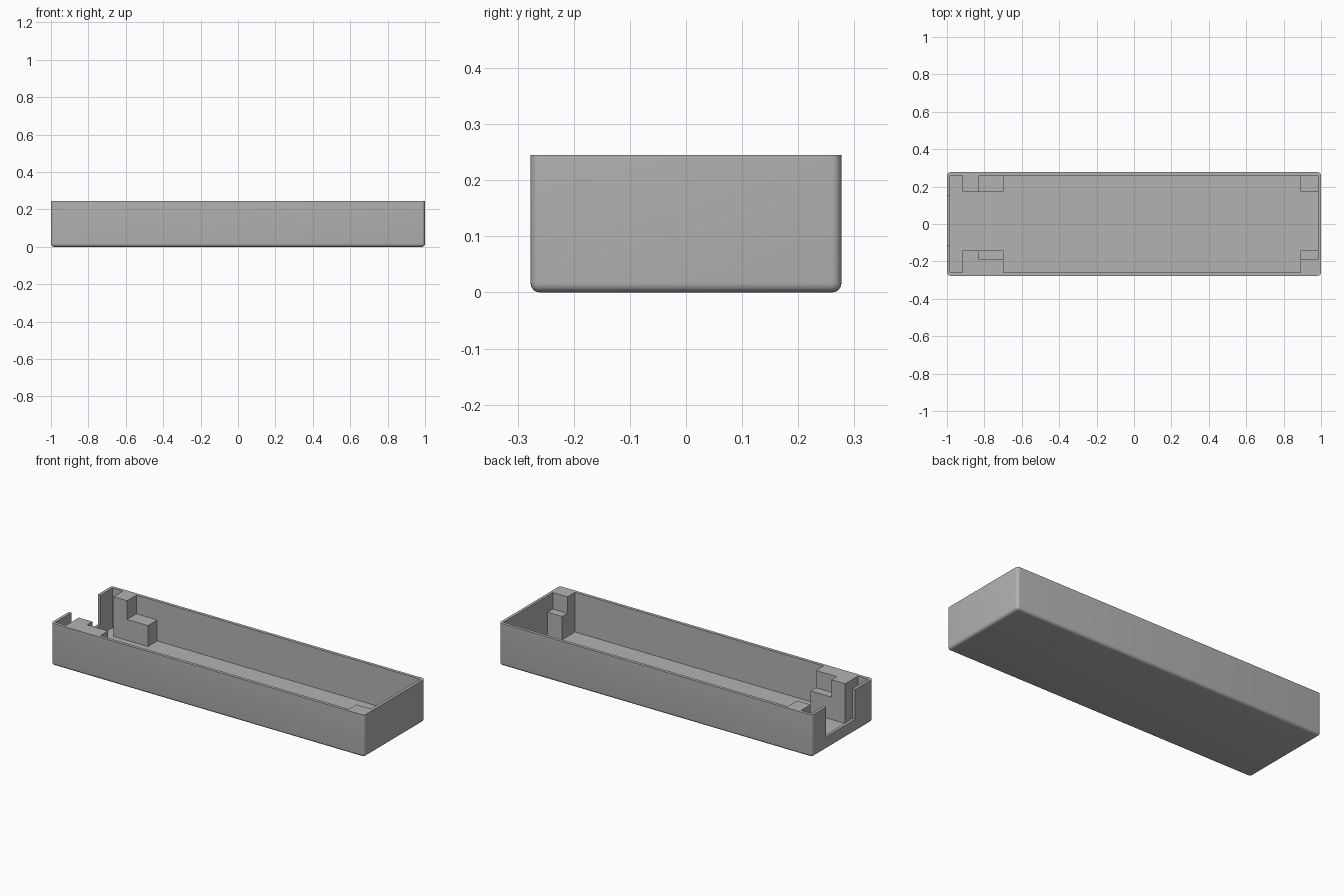
import bpy, bmesh, math

if "Cube" in bpy.data.objects:
    bpy.data.objects.remove(bpy.data.objects["Cube"])

H, FLOOR, OPEN = 0.245, 0.016, 0.4   # rim height, floor height, top of the cutters
XL, XR, YF, YB = -0.983, 0.983, -0.259, 0.259   # inner walls


def prism(name, plan, z0, z1):
    """Extrude a floor plan from z0 to z1."""
    bm = bmesh.new()
    base = bm.faces.new([bm.verts.new((x, y, z0)) for x, y in plan])
    top = bmesh.ops.extrude_face_region(bm, geom=[base])["geom"]
    for v in top:
        if isinstance(v, bmesh.types.BMVert):
            v.co.z = z1
    bmesh.ops.recalc_face_normals(bm, faces=bm.faces[:])
    me = bpy.data.meshes.new(name)
    bm.to_mesh(me)
    bm.free()
    ob = bpy.data.objects.new(name, me)
    bpy.context.collection.objects.link(ob)
    return ob


def rect(x0, x1, y0, y1):
    return [(x0, y0), (x1, y0), (x1, y1), (x0, y1)]


# Outer shell with rounded upright and bottom edges
tray = prism("tray", rect(-1, 1, -0.277, 0.277), 0, H)
bm = bmesh.new()
bm.from_mesh(tray.data)
edges = [e for e in bm.edges if min(v.co.z for v in e.verts) < 0.001]
bmesh.ops.bevel(bm, geom=edges, offset=0.017, segments=5, profile=0.5, affect='EDGES')
bm.to_mesh(tray.data)
bm.free()

# Cavity plan running around the corner supports
plan = [
    (XL, YF), (-0.917, YF), (-0.917, -0.142), (-0.697, -0.142), (-0.697, YF),
    (0.89, YF), (0.89, -0.142), (XR, -0.142),
    (XR, 0.174), (0.89, 0.174), (0.89, YB),
    (-0.697, YB), (-0.697, 0.174), (-0.917, 0.174), (-0.917, YB), (XL, YB),
]
cutters = [prism("cavity_cutter", plan, FLOOR, OPEN)]

# Lowered ledges on the supports, and the opening in the left end wall
cuts = {
    "front_left_ledge_cutter": (rect(-0.83, -0.68, -0.19, -0.12), 0.145),
    "front_right_ledge_cutter": (rect(0.87, XR, -0.19, -0.12), 0.15),
    "back_left_ledge_cutter": (rect(-0.83, -0.68, 0.15, YB), 0.137),
    "back_right_ledge_cutter": (rect(0.87, XR, 0.15, YB), 0.137),
    "end_opening_cutter": (rect(-1.1, -0.96, -0.115, 0.15), 0.073),
}
for name, (p, z0) in cuts.items():
    cutters.append(prism(name, p, z0, OPEN))

for c in cutters:
    c.hide_render = True
    c.hide_set(True)
    m = tray.modifiers.new(c.name, 'BOOLEAN')
    m.operation, m.solver, m.object = 'DIFFERENCE', 'EXACT', c

# Apply the cuts, then drop the cutters
bpy.context.view_layer.objects.active = tray
tray.select_set(True)
for m in list(tray.modifiers):
    bpy.ops.object.modifier_apply(modifier=m.name)
for c in cutters:
    bpy.data.objects.remove(c, do_unlink=True)

grey = bpy.data.materials.new("grey plastic")
grey.diffuse_color = (0.45, 0.45, 0.45, 1)
grey.use_nodes = True
grey.node_tree.nodes["Principled BSDF"].inputs["Base Color"].default_value = grey.diffuse_color
tray.data.materials.clear()
tray.data.materials.append(grey)
bpy.ops.object.shade_smooth_by_angle(angle=math.radians(30))
